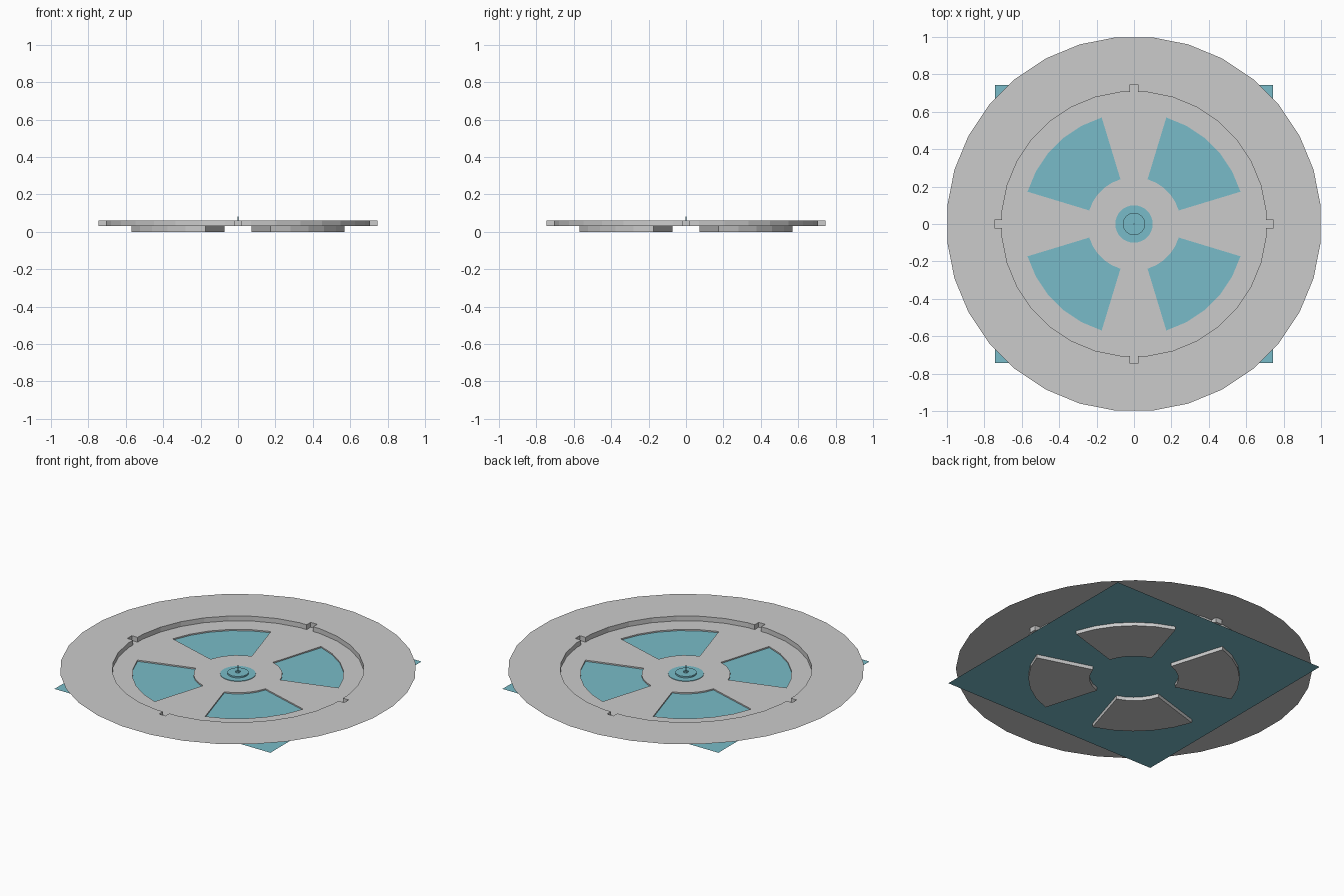
import bpy, bmesh, math
from mathutils import Matrix

if "Cube" in bpy.data.objects:
    bpy.data.objects.remove(bpy.data.objects["Cube"])

TOP, FLOOR, SHEET = 0.06, 0.03, 0.022
STEP = math.tau / 32

teal = bpy.data.materials.new("teal")
teal.diffuse_color = (0.19, 0.50, 0.58, 1)
teal.use_nodes = True
teal.node_tree.nodes["Principled BSDF"].inputs["Base Color"].default_value = teal.diffuse_color


def finish(bm, name, mat=None):
    me = bpy.data.meshes.new(name)
    bm.to_mesh(me)
    bm.free()
    ob = bpy.data.objects.new(name, me)
    bpy.context.collection.objects.link(ob)
    if mat:
        me.materials.append(mat)
    return ob


def polar(r, a):
    return (r * math.cos(a), r * math.sin(a))


def loop(bm, pts, z):
    vs = [bm.verts.new((x, y, z)) for x, y in pts]
    return vs, [bm.edges.new((vs[i], vs[(i + 1) % len(vs)])) for i in range(len(vs))]


def wall(bm, upper, lower):
    n = len(upper)
    for i in range(n):
        j = (i + 1) % n
        bm.faces.new((upper[i], upper[j], lower[j], lower[i]))


def fill(bm, edges):
    bmesh.ops.triangle_fill(bm, use_beauty=True, edges=edges, normal=(0, 0, 1))


# Outline of the round recess with four small notches
rim = []
for q in range(4):
    c, s = polar(1, q * math.pi / 2)
    for u, v in ((0.705, -0.022), (0.745, -0.022), (0.745, 0.022), (0.705, 0.022)):
        rim.append((u * c - v * s, u * s + v * c))
    rim += [polar(0.709, q * math.pi / 2 + STEP * (k + 0.5)) for k in range(8)]

# Pressed plate: flat flange, recess wall, floor and four sector pockets
bm = bmesh.new()
_, outer_e = loop(bm, [polar(1.003, STEP * (k + 0.5)) for k in range(32)], TOP)
top_v, top_e = loop(bm, rim, TOP)
floor_v, floor_e = loop(bm, rim, FLOOR)
holes, pockets = [], []
for q in range(4):
    angles = [q * math.pi / 2 + STEP * (1.5 + k) for k in range(6)]
    pts = [polar(0.595, a) for a in angles] + [polar(0.25, a) for a in reversed(angles)]
    hv, he = loop(bm, pts, FLOOR)
    bv, be = loop(bm, pts, 0)
    holes += he
    pockets.append((hv, bv, be))
fill(bm, outer_e + top_e)
fill(bm, floor_e + holes)
wall(bm, top_v, floor_v)
for hv, bv, be in pockets:
    wall(bm, hv, bv)
    fill(bm, be)
bmesh.ops.recalc_face_normals(bm, faces=bm.faces[:])
bm.faces.ensure_lookup_table()
flange = max(bm.faces, key=lambda f: f.calc_center_median().z)
if flange.normal.z < 0:
    bmesh.ops.reverse_faces(bm, faces=bm.faces[:])
finish(bm, "pressed_plate")

# Square sheet crossing the pockets
bm = bmesh.new()
bmesh.ops.create_grid(bm, x_segments=1, y_segments=1, size=0.742,
                      matrix=Matrix.Translation((0, 0, SHEET)))
finish(bm, "square_sheet", teal)


# Hub: flat disc, low boss and thin pin
def cylinder(name, r, z0, z1, sides):
    bm = bmesh.new()
    bmesh.ops.create_cone(bm, cap_ends=True, segments=sides, radius1=r, radius2=r,
                          depth=z1 - z0, matrix=Matrix.Translation((0, 0, (z0 + z1) / 2)))
    finish(bm, name, teal)


cylinder("hub_disc", 0.1, FLOOR, 0.033, 32)
cylinder("hub_boss", 0.06, 0.033, 0.042, 16)
cylinder("pin_base", 0.014, 0.042, 0.05, 8)
cylinder("hub_pin", 0.004, 0.05, 0.083, 6)
